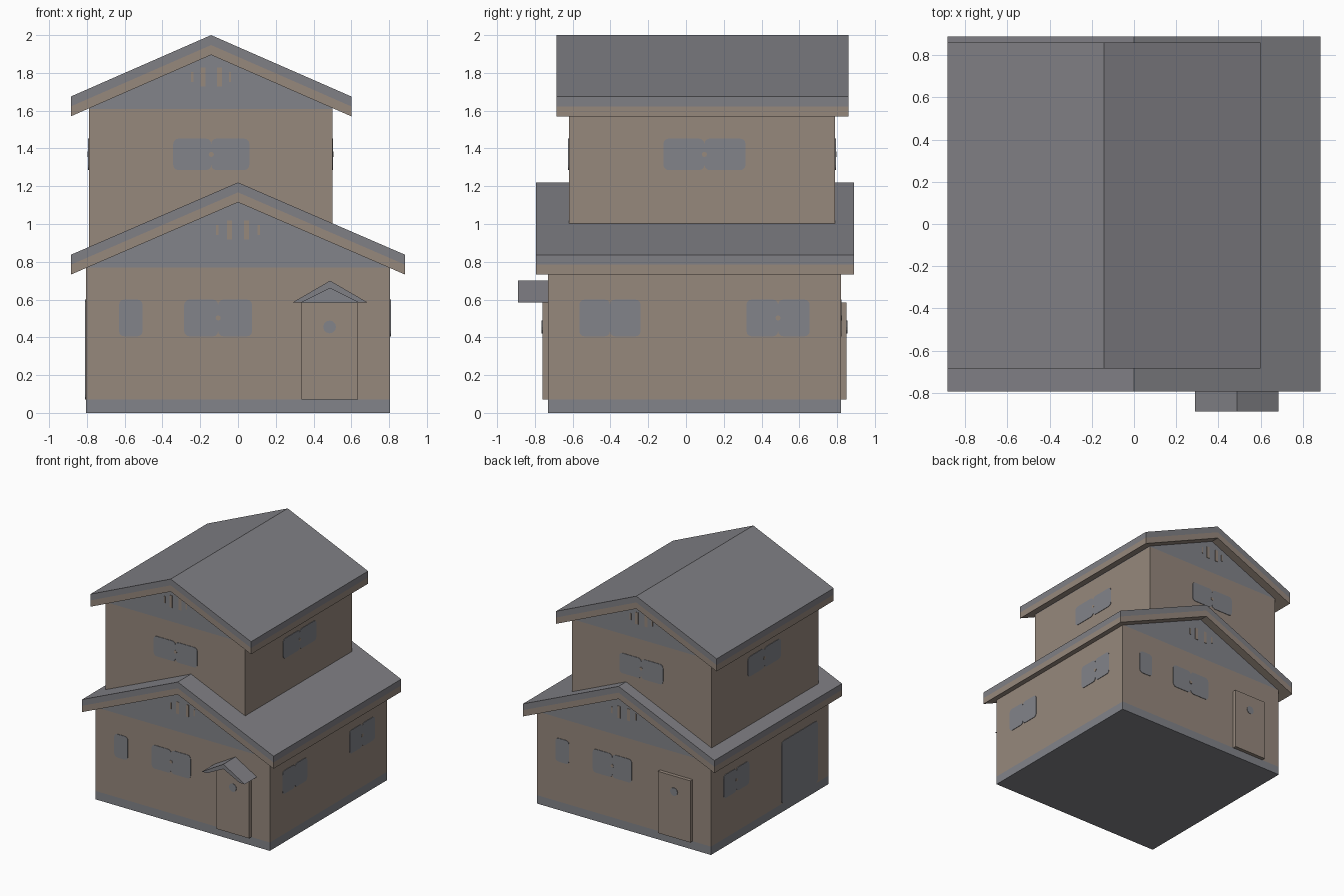
import bpy, bmesh, math

if "Cube" in bpy.data.objects:
    bpy.data.objects.remove(bpy.data.objects["Cube"])


def material(name, color):
    m = bpy.data.materials.new(name)
    m.diffuse_color = (*color, 1)
    m.use_nodes = True
    m.node_tree.nodes["Principled BSDF"].inputs["Base Color"].default_value = m.diffuse_color
    return m


WALL = material("tan_siding", (0.305, 0.246, 0.203))
SLATE = material("blue_grey_trim", (0.223, 0.229, 0.252))
ROOF = material("grey_roof", (0.216, 0.214, 0.233))


def finish(name, bm, mats):
    bmesh.ops.recalc_face_normals(bm, faces=bm.faces[:])
    me = bpy.data.meshes.new(name)
    bm.to_mesh(me)
    bm.free()
    for m in mats:
        me.materials.append(m)
    ob = bpy.data.objects.new(name, me)
    bpy.context.collection.objects.link(ob)
    return ob


def prism_bm(pts, axis, a, b):
    """Extrude a 2D outline (u, z) along x or y from a to b."""
    bm = bmesh.new()
    place = (lambda u, v, t: (u, t, v)) if axis == "y" else (lambda u, v, t: (t, u, v))
    r0 = [bm.verts.new(place(u, v, a)) for u, v in pts]
    r1 = [bm.verts.new(place(u, v, b)) for u, v in pts]
    bm.faces.new(r0)
    bm.faces.new(r1)
    n = len(pts)
    for i in range(n):
        j = (i + 1) % n
        bm.faces.new((r0[i], r0[j], r1[j], r1[i]))
    return bm


def prism(name, pts, axis, a, b, mat):
    return finish(name, prism_bm(pts, axis, a, b), [mat])


def body(name, pts, y0, y1, cuts):
    """Walls with a grey plinth below cuts[0] and grey gables above cuts[1]."""
    bm = prism_bm(pts, "y", y0, y1)
    for z in cuts:
        bmesh.ops.bisect_plane(bm, geom=bm.verts[:] + bm.edges[:] + bm.faces[:],
                               plane_co=(0, 0, z), plane_no=(0, 0, 1))
    for f in bm.faces:
        z = f.calc_center_median().z
        f.material_index = 0 if cuts[0] < z < cuts[1] else 1
    finish(name, bm, [WALL, SLATE])


def gable_roof(name, cx, half, y0, y1, ridge, eave, thick):
    """Chevron slab: grey top and upper fascia, tan lower fascia and soffit."""
    bm = bmesh.new()
    v = {}
    for r in range(3):
        for c in range(3):
            for e, y in enumerate((y0, y1)):
                z = (ridge if c == 1 else eave) - r * thick / 2
                v[r, c, e] = bm.verts.new((cx + (c - 1) * half, y, z))

    def face(keys, mat):
        bm.faces.new([v[k] for k in keys]).material_index = mat
    for c in (0, 1):
        for r, mat in ((0, 0), (2, 1)):          # top and soffit
            face([(r, c, 0), (r, c + 1, 0), (r, c + 1, 1), (r, c, 1)], mat)
        for r in (0, 1):                          # gable ends and eaves
            for e in (0, 1):
                face([(r, c, e), (r, c + 1, e), (r + 1, c + 1, e), (r + 1, c, e)], r)
            k = 2 * c
            face([(r, k, 0), (r, k, 1), (r + 1, k, 1), (r + 1, k, 0)], r)
    finish(name, bm, [ROOF, WALL])


def rect(u0, u1, z0, z1):
    return [(u0, z0), (u1, z0), (u1, z1), (u0, z1)]


def rounded(u0, u1, z0, z1, r=0.028):
    pts = []
    for k, (u, z) in enumerate(((u1 - r, z1 - r), (u0 + r, z1 - r),
                                (u0 + r, z0 + r), (u1 - r, z0 + r))):
        for i in range(4):
            t = math.pi / 2 * (k + i / 3)
            pts.append((u + r * math.cos(t), z + r * math.sin(t)))
    return pts


def disc(u, z, r, n=12):
    return [(u + r * math.cos(i * math.tau / n), z + r * math.sin(i * math.tau / n))
            for i in range(n)]


def plate(name, pts, axis, at, out, mat, t=0.004):
    prism(name, pts, axis, at - out * 0.002, at + out * t, mat)


def window(name, u0, u1, z0, z1, axis, at, out, dot=True):
    m = (u0 + u1) / 2
    plate(name + "_pane_a", rounded(u0, m, z0, z1), axis, at, out, SLATE)
    plate(name + "_pane_b", rounded(m, u1, z0, z1), axis, at, out, SLATE)
    if dot:
        plate(name + "_latch", disc(m, (z0 + z1) / 2, 0.014, 8), axis, at, out, WALL, 0.006)


# Storeys
body("lower_storey", [(-0.805, 0), (0.805, 0), (0.805, 0.775), (0, 1.12), (-0.805, 0.775)],
     -0.73, 0.82, (0.07, 0.77))
body("upper_storey", [(-0.79, 0.865), (0, 1.205), (0.50, 0.99), (0.50, 1.62),
                      (-0.143, 1.905), (-0.79, 1.62)], -0.62, 0.79, (0.5, 1.61))

# Roofs
gable_roof("lower_roof", 0, 0.885, -0.795, 0.89, 1.22, 0.837, 0.105)
gable_roof("upper_roof", -0.1425, 0.7425, -0.685, 0.86, 2.0, 1.675, 0.105)

# Front and back: the back repeats the front turned half way round
for side, out, low_y, up_y in (("front", -1, -0.73, -0.62), ("back", 1, 0.82, 0.79)):
    s = -out

    def span(a, b):
        return tuple(sorted((s * a, s * b)))
    window(side + "_lower_window", *span(-0.285, 0.075), 0.405, 0.60, "y", low_y, out)
    window(side + "_upper_window", -0.343, 0.06, 1.285, 1.452, "y", up_y, out)
    plate(side + "_small_window", rounded(*span(-0.63, -0.505), 0.405, 0.60),
          "y", low_y, out, SLATE)
    prism(side + "_door", rect(*span(0.335, 0.635), 0.07, 0.585), "y",
          low_y - out * 0.01, low_y + out * 0.03, WALL)
    plate(side + "_door_light", disc(s * 0.485, 0.455, 0.034), "y",
          low_y + out * 0.03, out, SLATE)
    # Gable vent slats
    for lvl, cx, cz, y, d in (("lower", 0, 0.968, low_y, (0.045, 0.11)),
                              ("upper", -0.142, 1.778, up_y, (0.043, 0.1))):
        for m in (-1, 1):
            for off, w, h in ((d[0], 0.013, 0.05), (d[1], 0.006, 0.027)):
                u = cx + m * off
                plate(side + "_" + lvl + "_vent_slat", rect(u - w, u + w, cz - h, cz + h),
                      "y", y, out, WALL)

# Side windows
for side, out, low_x, up_x in (("right", 1, 0.805, 0.50), ("left", -1, -0.805, -0.79)):
    window(side + "_rear_window", 0.32, 0.655, 0.405, 0.60, "x", low_x, out)
    window(side + "_upper_window", -0.12, 0.315, 1.285, 1.452, "x", up_x, out)
window("right_front_window", -0.565, -0.24, 0.405, 0.60, "x", 0.805, 1, dot=False)
plate("left_patio_door", rounded(-0.585, -0.11, 0.07, 0.59), "x", -0.805, -1, SLATE)

# Porch canopy over the front door
c = 0.4875
prism("porch_canopy", [(c - 0.198, 0.585), (c - 0.15, 0.585), (c, 0.66), (c + 0.15, 0.585),
                       (c + 0.198, 0.585), (c, 0.70)], "y", -0.89, -0.725, ROOF)
plate("porch_gable", [(c - 0.15, 0.585), (c + 0.15, 0.585), (c, 0.66)], "y", -0.73, -1, SLATE)
